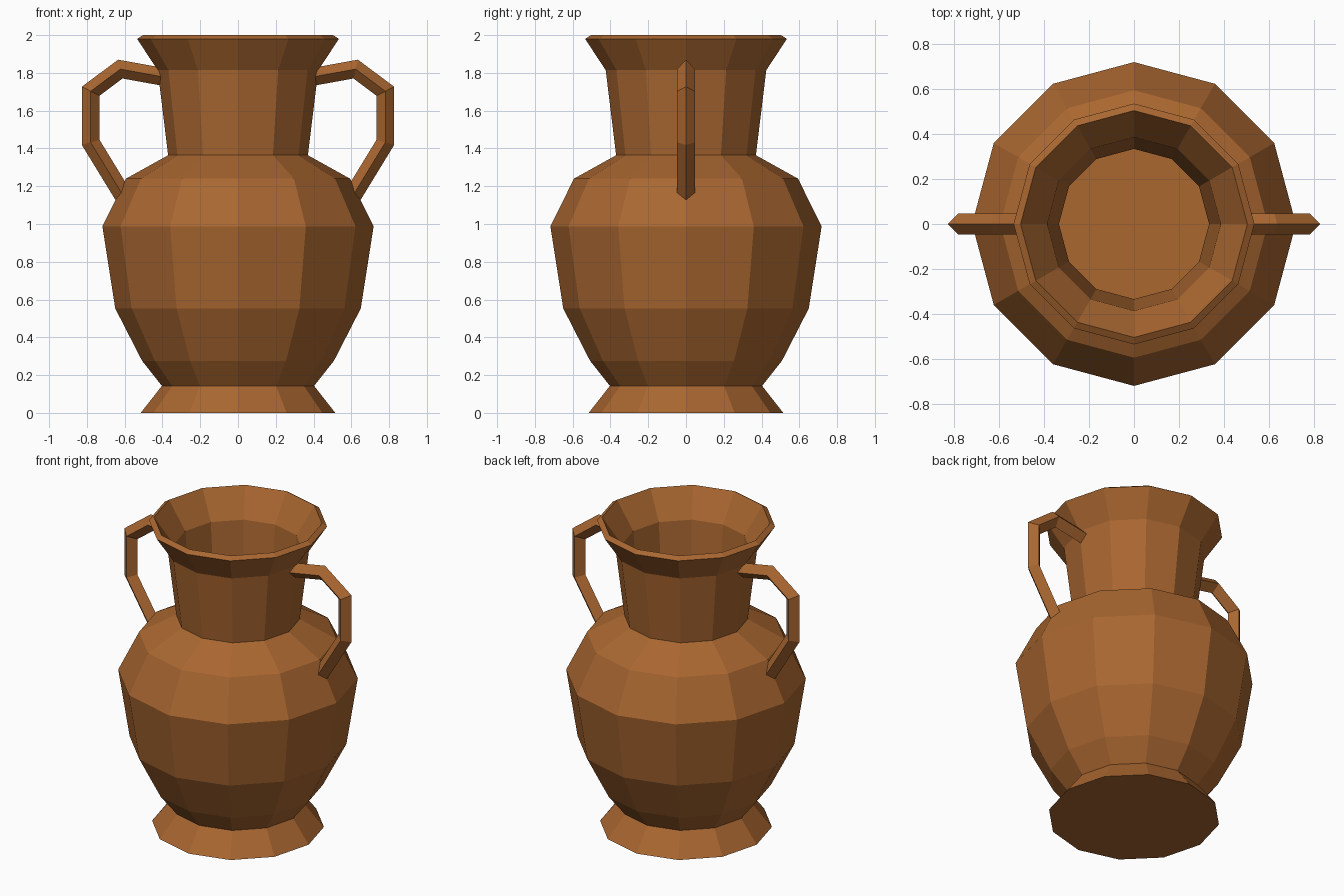
import bpy, bmesh, math
from mathutils import Vector

if "Cube" in bpy.data.objects:
    bpy.data.objects.remove(bpy.data.objects["Cube"])

SIDES = 12

clay = bpy.data.materials.new("clay")
clay.diffuse_color = (0.40, 0.135, 0.03, 1)
clay.use_nodes = True
clay.node_tree.nodes["Principled BSDF"].inputs["Base Color"].default_value = clay.diffuse_color


def make_object(name, bm):
    bmesh.ops.recalc_face_normals(bm, faces=bm.faces)
    mesh = bpy.data.meshes.new(name)
    bm.to_mesh(mesh)
    bm.free()
    mesh.materials.append(clay)
    obj = bpy.data.objects.new(name, mesh)
    bpy.context.collection.objects.link(obj)
    return obj


def skin(bm, rings):
    """Join consecutive vertex rings with quads and cap both ends."""
    loops = [[bm.verts.new(p) for p in ring] for ring in rings]
    n = len(loops[0])
    for a, b in zip(loops, loops[1:]):
        for i in range(n):
            j = (i + 1) % n
            bm.faces.new((a[i], a[j], b[j], b[i]))
    bm.faces.new(loops[0])
    bm.faces.new(loops[-1])


# Vase: outer wall from foot to lip, then inner wall down to the floor
outer = [(0.515, 0), (0.403, 0.143), (0.508, 0.276), (0.65, 0.553), (0.718, 0.988),
         (0.593, 1.24), (0.37, 1.364), (0.425, 1.814), (0.534, 1.98), (0.503, 2.0)]
inner = [(0.385, 1.825), (0.333, 1.335), (0.565, 1.21), (0.677, 0.98),
         (0.612, 0.565), (0.475, 0.30), (0.363, 0.155)]
bm = bmesh.new()
angles = [2 * math.pi * i / SIDES for i in range(SIDES)]
skin(bm, [[(r * math.cos(a), r * math.sin(a), z) for a in angles] for r, z in outer + inner])
make_object("vase_body", bm)

# Handles: diamond section swept along a bent path with mitred corners
path = [Vector(p) for p in [(0.39, 0, 1.778), (0.623, 0, 1.82), (0.78, 0, 1.703),
                            (0.78, 0, 1.432), (0.585, 0, 1.113)]]
HALF = 0.047
side = Vector((0, HALF, 0))
rings = []
for i, p in enumerate(path):
    d_in = (p - path[max(i - 1, 0)]).normalized()
    d_out = (path[min(i + 1, len(path) - 1)] - p).normalized()
    tangent = (d_in + d_out).normalized()
    normal = Vector((-tangent.z, 0, tangent.x))
    stretch = HALF / tangent.dot(d_out if i == 0 else d_in)
    rings.append([p + normal * stretch, p + side, p - normal * stretch, p - side])

for name, sx in (("right_handle", 1), ("left_handle", -1)):
    bm = bmesh.new()
    skin(bm, [[(v.x * sx, v.y, v.z) for v in ring] for ring in rings])
    make_object(name, bm)
